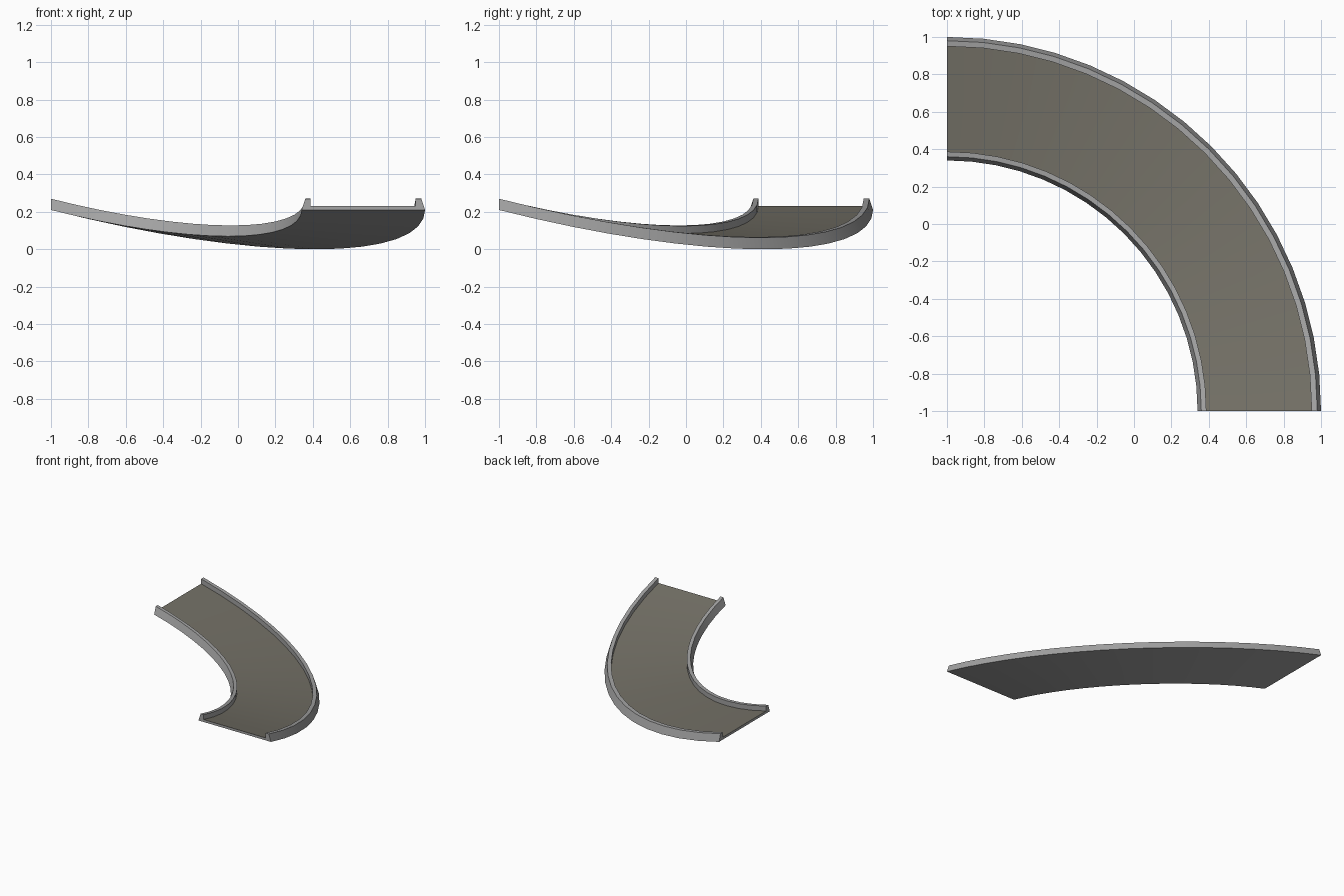
import bpy, bmesh, math

if "Cube" in bpy.data.objects:
    bpy.data.objects.remove(bpy.data.objects["Cube"])

SEGMENTS = 16
BASE, DIP = 0.21, 0.21      # end height of the underside, drop at the middle of the outer edge


def material(name, rgb):
    m = bpy.data.materials.new(name)
    m.diffuse_color = (*rgb, 1)
    m.use_nodes = True
    m.node_tree.nodes["Principled BSDF"].inputs["Base Color"].default_value = m.diffuse_color
    return m


rail_grey = material("rail grey", (0.37, 0.37, 0.37))
floor_brown = material("floor warm grey", (0.175, 0.165, 0.135))


def track_point(r, h, t):
    """Point at radius r and height h above the banked underside, at angle t."""
    sag = (math.cos(t) + math.sin(t) - 1) / (math.sqrt(2) - 1)
    return (-1 + r * math.cos(t), -1 + r * math.sin(t), BASE - DIP * r / 2 * sag + h)


def sweep(name, profile, mats, brown_edge=None):
    """Sweep a closed (radius, height) profile round the quarter bend."""
    bm = bmesh.new()
    rings = [[bm.verts.new(track_point(r, h, math.pi / 2 * i / SEGMENTS)) for r, h in profile]
             for i in range(SEGMENTS + 1)]
    n = len(profile)
    for a, b in zip(rings, rings[1:]):
        for j in range(n):
            k = (j + 1) % n
            f = bm.faces.new((a[j], a[k], b[k], b[j]))
            f.material_index = 1 if j == brown_edge else 0
    bm.faces.new(rings[0])
    bm.faces.new(rings[-1][::-1])
    bmesh.ops.recalc_face_normals(bm, faces=bm.faces)
    me = bpy.data.meshes.new(name)
    bm.to_mesh(me)
    bm.free()
    for m in mats:
        me.materials.append(m)
    ob = bpy.data.objects.new(name, me)
    bpy.context.collection.objects.link(ob)
    bpy.context.view_layer.objects.active = ob
    ob.select_set(True)
    bpy.ops.object.shade_smooth_by_angle(angle=math.radians(20))
    ob.select_set(False)


# one channel section: underside, outer rail, floor (edge 4), inner rail
sweep("banked_track_bend", [
    (1.34, 0.0), (2.0, 0.0),
    (1.98, 0.06), (1.95, 0.06), (1.95, 0.02),
    (1.387, 0.02), (1.387, 0.06), (1.36, 0.06),
], [rail_grey, floor_brown], brown_edge=4)
